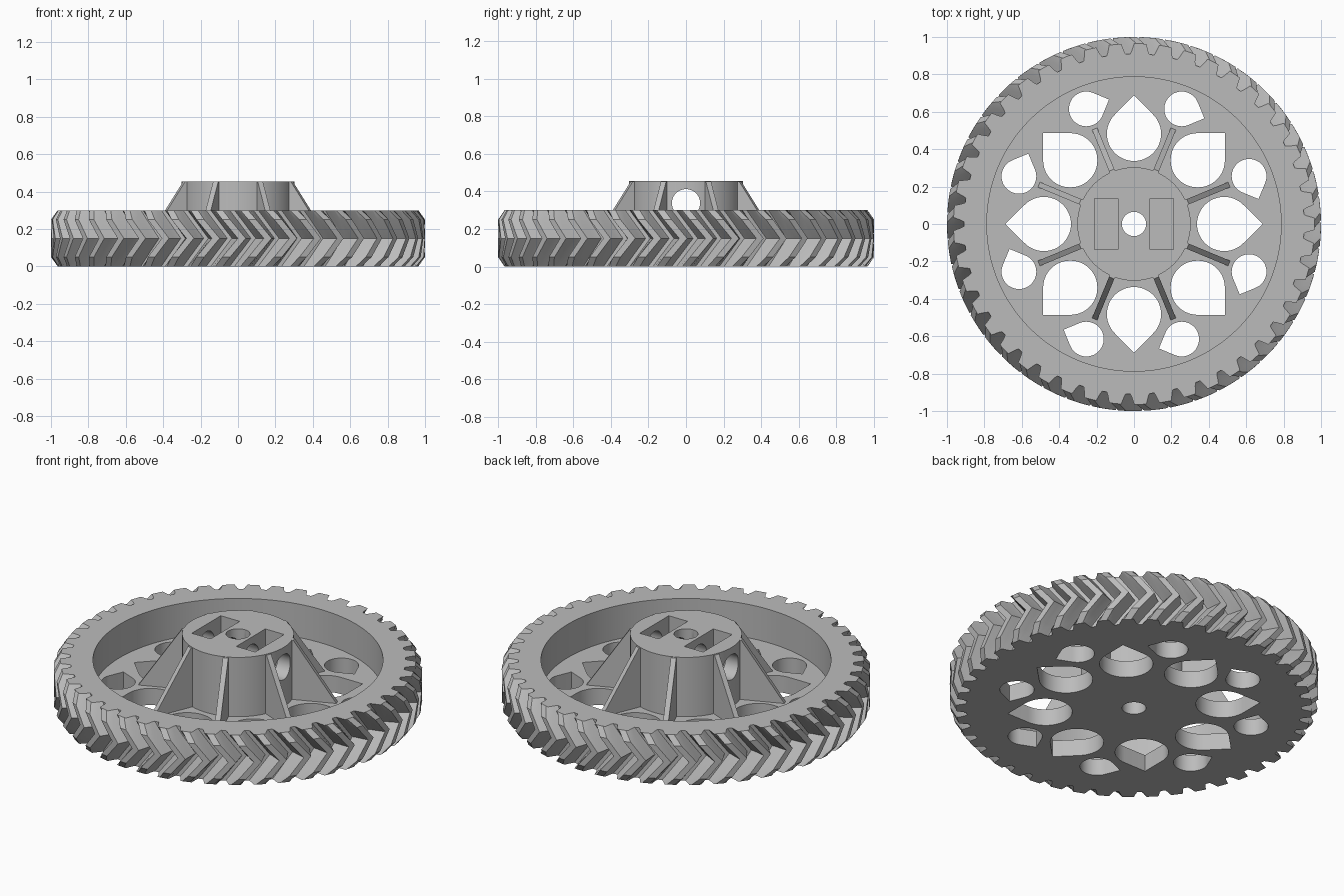
import bpy, bmesh
from math import pi, cos, sin, radians, sqrt

cube = bpy.data.objects.get("Cube")
if cube:
    bpy.data.objects.remove(cube, do_unlink=True)

# Sizes
TEETH, HEIGHT, TWIST = 45, 0.30, 0.125
WEB, HUB_R, HUB_TOP = 0.10, 0.303, 0.455

grey = bpy.data.materials.new("grey plastic")
grey.use_nodes = True
grey.diffuse_color = (0.5, 0.5, 0.5, 1)
grey.node_tree.nodes["Principled BSDF"].inputs["Base Color"].default_value = (0.5, 0.5, 0.5, 1)


def finish(name, bm):
    bmesh.ops.recalc_face_normals(bm, faces=bm.faces)
    mesh = bpy.data.meshes.new(name)
    bm.to_mesh(mesh)
    bm.free()
    mesh.materials.append(grey)
    obj = bpy.data.objects.new(name, mesh)
    bpy.context.collection.objects.link(obj)
    return obj


def loft(bm, rings):
    """Closed solid through rings of equal point count."""
    loops = [[bm.verts.new(p) for p in ring] for ring in rings]
    n = len(loops[0])
    for a, b in zip(loops, loops[1:]):
        for i in range(n):
            j = (i + 1) % n
            bm.faces.new((a[i], a[j], b[j], b[i]))
    bm.faces.new(loops[0][::-1])
    bm.faces.new(loops[-1])


def prism(bm, outline, z0, z1):
    loft(bm, [[(x, y, z) for x, y in outline] for z in (z0, z1)])


def circle(r, n=96):
    return [(r * cos(2 * pi * i / n), r * sin(2 * pi * i / n)) for i in range(n)]


def teardrop(dist, at, r, tip, n=36):
    """Round hole with a right-angled point facing the tip direction."""
    cx, cy = dist * cos(at), dist * sin(at)
    arc = [tip + pi / 4 + 1.5 * pi * i / n for i in range(n + 1)]
    pts = [(cx + r * cos(a), cy + r * sin(a)) for a in arc]
    return pts + [(cx + r * sqrt(2) * cos(tip), cy + r * sqrt(2) * sin(tip))]


def cut(obj, cutters):
    """Subtract each cutter, then bake the result and drop the cutters."""
    for c in cutters:
        c.hide_render = True
        mod = obj.modifiers.new("cut", "BOOLEAN")
        mod.operation, mod.solver, mod.object = "DIFFERENCE", "EXACT", c
    dg = bpy.context.evaluated_depsgraph_get()
    baked = bpy.data.meshes.new_from_object(obj.evaluated_get(dg))
    obj.modifiers.clear()
    obj.data = baked
    for c in cutters:
        bpy.data.objects.remove(c, do_unlink=True)


def shade(obj, angle):
    bpy.ops.object.select_all(action="DESELECT")
    obj.select_set(True)
    bpy.context.view_layer.objects.active = obj
    bpy.ops.object.shade_smooth_by_angle(angle=radians(angle))


# Gear wheel: chevron teeth with bevelled ends
tooth = [(-0.40, 0.91), (-0.34, 0.925), (-0.24, 0.965), (-0.15, 1.0),
         (0.15, 1.0), (0.24, 0.965), (0.34, 0.925), (0.40, 0.91)]
pitch = 2 * pi / TEETH
rings = []
for z, limit in ((0, 0.965), (0.05, 1), (HEIGHT / 2, 1), (0.25, 1), (HEIGHT, 0.965)):
    turn = TWIST * (1 - abs(z / (HEIGHT / 2) - 1))
    ring = []
    for t in range(TEETH):
        for f, r in tooth:
            a, r = (t + f) * pitch + turn, min(r, limit)
            ring.append((r * cos(a), r * sin(a), z))
    rings.append(ring)
bm = bmesh.new()
loft(bm, rings)
gear = finish("gear_wheel", bm)

# Recess above the web, then the web holes and bore
bm = bmesh.new()
prism(bm, circle(0.787, 128), WEB, 0.6)
recess = finish("recess_cutter", bm)
bm = bmesh.new()
prism(bm, circle(0.065, 48), -0.1, 0.2)
for k in range(8):
    a = k * pi / 4
    prism(bm, teardrop(0.482, a, 0.145, a), -0.1, 0.2)
    b = a + pi / 8
    prism(bm, teardrop(0.666, b, 0.093, b - pi / 2), -0.1, 0.2)
holes = finish("hole_cutter", bm)
cut(gear, [recess, holes])
shade(gear, 20)

# Hub with bore, two nut pockets and a cross hole
bm = bmesh.new()
prism(bm, circle(HUB_R), WEB - 0.01, HUB_TOP)
hub = finish("hub", bm)
bm = bmesh.new()
prism(bm, circle(0.065, 48), -0.1, 0.6)
bore = finish("bore_cutter", bm)
bm = bmesh.new()
for s in (-1, 1):
    prism(bm, [(s * x, y) for x, y in ((0.085, -0.137), (0.21, -0.137), (0.21, 0.137), (0.085, 0.137))],
          0.2, 0.6)
pockets = finish("pocket_cutter", bm)
bm = bmesh.new()
loft(bm, [[(x, y, z + 0.337) for y, z in circle(0.075, 48)] for x in (-0.5, 0.5)])
cross = finish("cross_hole_cutter", bm)
cut(hub, [bore, pockets, cross])
shade(hub, 30)

# Eight sloping ribs bracing the hub
bm = bmesh.new()
side = [(HUB_R - 0.02, WEB - 0.01), (0.55, WEB - 0.01), (0.55, WEB), (0.312, HUB_TOP - 0.002),
        (HUB_R - 0.02, HUB_TOP - 0.002)]
for k in range(8):
    a = (k + 0.5) * pi / 4
    loft(bm, [[(r * cos(a) - w * sin(a), r * sin(a) + w * cos(a), z) for r, z in side]
              for w in (-0.015, 0.015)])
finish("hub_ribs", bm)
